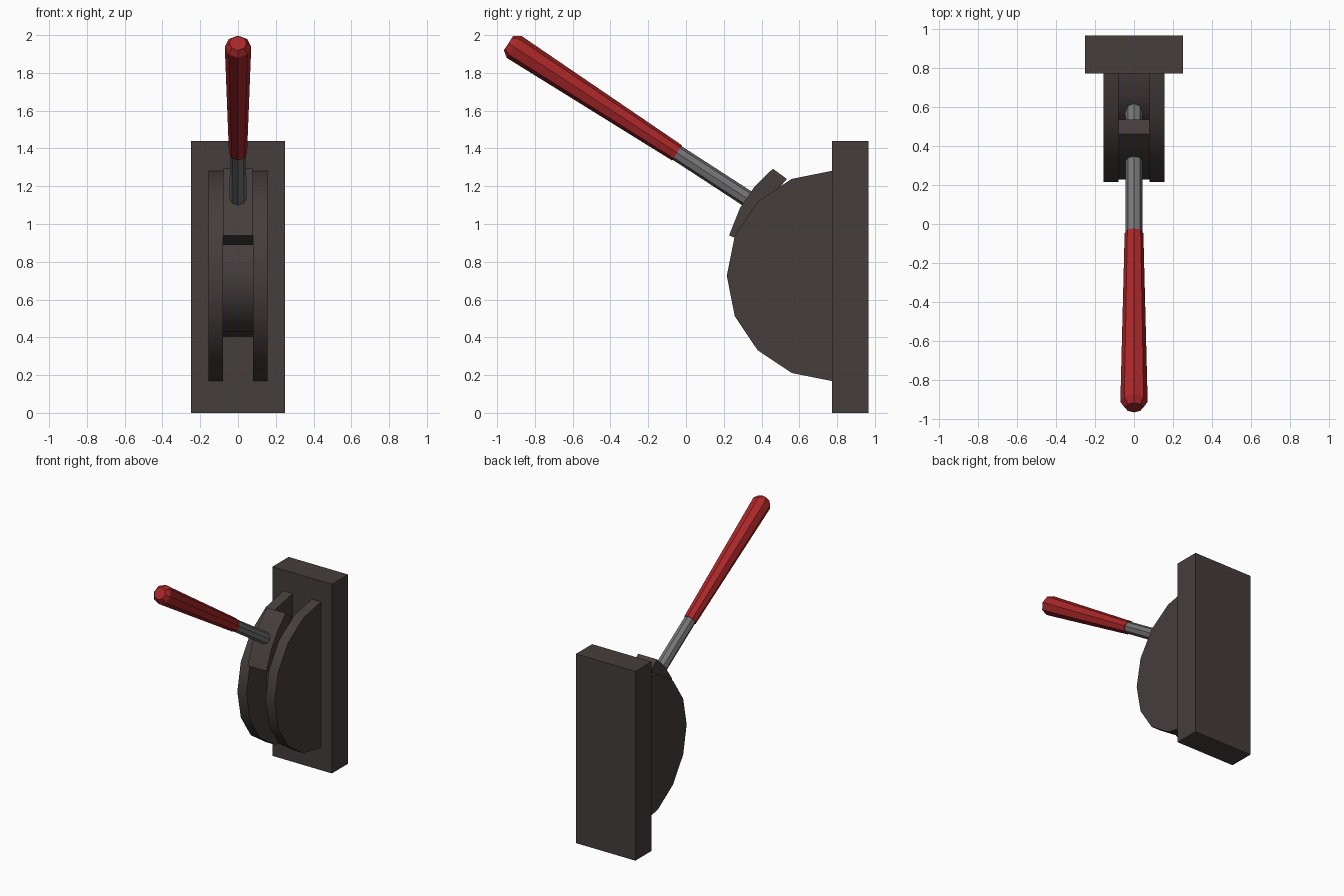
import bpy, bmesh, math
from mathutils import Vector

if "Cube" in bpy.data.objects:
    bpy.data.objects.remove(bpy.data.objects["Cube"])


def material(name, rgb):
    m = bpy.data.materials.new(name)
    m.diffuse_color = (*rgb, 1)
    m.use_nodes = True
    m.node_tree.nodes["Principled BSDF"].inputs["Base Color"].default_value = m.diffuse_color
    return m


DARK = material("dark iron", (0.06, 0.047, 0.046))
GREY = material("grey steel", (0.18, 0.18, 0.18))
RED = material("red grip", (0.40, 0.02, 0.022))


def finish(name, bm, mat):
    bmesh.ops.recalc_face_normals(bm, faces=bm.faces)
    me = bpy.data.meshes.new(name)
    bm.to_mesh(me)
    bm.free()
    me.materials.append(mat)
    ob = bpy.data.objects.new(name, me)
    bpy.context.collection.objects.link(ob)
    bpy.ops.object.select_all(action='DESELECT')
    ob.select_set(True)
    bpy.context.view_layer.objects.active = ob
    bpy.ops.object.shade_smooth_by_angle(angle=math.radians(30))
    return ob


def extrude_x(name, profile, x0, x1, mat):
    """Extrude a (y, z) outline from x0 to x1."""
    bm = bmesh.new()
    f = bm.faces.new([bm.verts.new((x0, y, z)) for y, z in profile])
    ext = bmesh.ops.extrude_face_region(bm, geom=[f])
    verts = [v for v in ext["geom"] if isinstance(v, bmesh.types.BMVert)]
    bmesh.ops.translate(bm, verts=verts, vec=(x1 - x0, 0, 0))
    return finish(name, bm, mat)


CY, CZ = 0.772, 0.725  # centre of the half discs


def half_disc(r):
    return [(CY - r * math.sin(math.pi * i / 8), CZ + r * math.cos(math.pi * i / 8))
            for i in range(9)]


def rod(name, rings, mat):
    """Eight-sided rod along the lever axis; rings are (distance, radius)."""
    end = Vector((0, -0.94, 1.957))
    axis = Vector((0, 0.838, -0.545))
    side, up = Vector((1, 0, 0)), Vector((0, 0.545, 0.838))
    bm = bmesh.new()
    loops = []
    for d, r in rings:
        loops.append([bm.verts.new(end + axis * d + r * (
            side * math.cos(k * math.pi / 4) + up * math.sin(k * math.pi / 4)))
            for k in range(8)])
    for a, b in zip(loops, loops[1:]):
        for k in range(8):
            n = (k + 1) % 8
            bm.faces.new((a[k], a[n], b[n], b[k]))
    bm.faces.new(loops[0])
    bm.faces.new(loops[-1])
    return finish(name, bm, mat)


# Wall plate
extrude_x("wall_plate", [(0.772, 0), (0.966, 0), (0.966, 1.44), (0.772, 1.44)],
          -0.25, 0.25, DARK)

# Two guide discs with a smaller drum between them
for label, s in (("left", -1), ("right", 1)):
    extrude_x(label + "_guide_disc", half_disc(0.556), s * 0.08, s * 0.157, DARK)
extrude_x("inner_drum", half_disc(0.32), -0.08, 0.08, DARK)

# Curved slider that carries the lever
extrude_x("slider", [(0.46, 1.293), (0.365, 1.20), (0.286, 1.085), (0.228, 0.94),
                     (0.345, 0.89), (0.385, 1.02), (0.44, 1.13), (0.534, 1.238)],
          -0.08, 0.08, DARK)

# Lever shaft and grip
rod("lever_shaft", [(1.0, 0.043), (1.86, 0.045)], GREY)
rod("lever_grip", [(0, 0.045), (0.035, 0.07), (1.065, 0.048)], RED)
